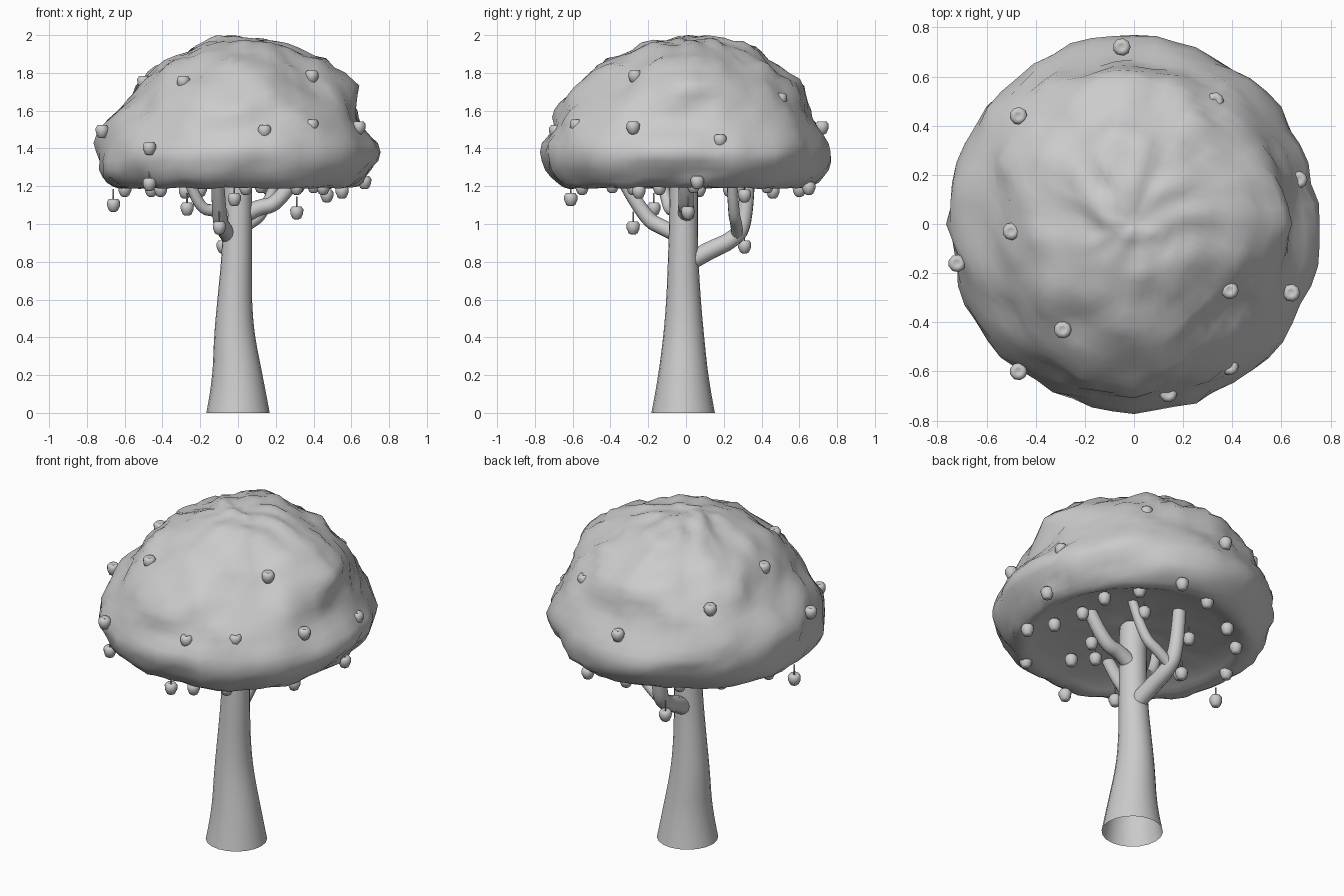
import bpy, bmesh, math
from mathutils import Vector, noise

cube = bpy.data.objects.get("Cube")
if cube:
    bpy.data.objects.remove(cube, do_unlink=True)

grey = bpy.data.materials.new("plain_grey")
grey.use_nodes = True
grey.diffuse_color = (0.6, 0.6, 0.6, 1)
grey.node_tree.nodes["Principled BSDF"].inputs["Base Color"].default_value = grey.diffuse_color


def add_object(name, mesh):
    obj = bpy.data.objects.new(name, mesh)
    bpy.context.collection.objects.link(obj)
    return obj


def finish(bm, name):
    """Weld, orient and smooth a mesh, and give it the colour."""
    bmesh.ops.remove_doubles(bm, verts=bm.verts, dist=.0005)
    bmesh.ops.recalc_face_normals(bm, faces=bm.faces)
    mesh = bpy.data.meshes.new(name)
    for face in bm.faces:
        face.smooth = True
    bm.to_mesh(mesh)
    bm.free()
    mesh.materials.append(grey)
    return mesh


def tube(name, points, sides=4):
    """Smooth tapered tube; each point is x, y, z, radius."""
    curve = bpy.data.curves.new(name, "CURVE")
    curve.dimensions = "3D"
    curve.bevel_depth = 1
    curve.bevel_resolution = sides
    curve.resolution_u = 6
    spline = curve.splines.new("NURBS")
    spline.points.add(len(points) - 1)
    for point, (x, y, z, r) in zip(spline.points, points):
        point.co = (x, y, z, 1)
        point.radius = r
    spline.order_u = 3
    spline.use_endpoint_u = True
    spline.use_smooth = True
    curve.materials.append(grey)
    obj = add_object(name, curve)
    bpy.ops.object.select_all(action="DESELECT")
    obj.select_set(True)
    bpy.context.view_layer.objects.active = obj
    bpy.ops.object.convert(target="MESH")


# Trunk, flared and open at the foot
tube("trunk", [(0, -.015, 0, .168), (0, -.015, .16, .137), (-.02, -.012, .4, .108),
               (-.018, -.013, .6, .091), (-.008, -.015, .8, .081),
               (-.003, -.013, 1, .076), (0, -.01, 1.31, .074)], 8)

# Branches reaching up into the crown
tube("back_branch", [(0, 0, .79, .05), (-.02, .12, .86, .048), (-.03, .24, .91, .045),
                     (-.04, .32, 1, .042), (-.05, .33, 1.31, .036)])
tube("back_fork", [(-.02, .27, .94, .03), (.04, .27, .99, .032),
                   (.15, .25, 1.06, .03), (.23, .24, 1.31, .026)])
tube("left_branch", [(0, 0, 1.02, .045), (.09, 0, 1.09, .043),
                     (.22, 0, 1.1, .04), (.34, 0, 1.31, .036)])
tube("front_branch", [(-.04, 0, .92, .042), (-.08, -.12, .98, .042),
                      (-.1, -.22, 1.03, .04), (-.11, -.36, 1.28, .034)])
tube("right_branch", [(-.02, -.02, 1.02, .034), (-.1, -.06, 1.07, .032),
                      (-.22, -.1, 1.08, .03), (-.28, -.14, 1.31, .028)])


# Crown: rings of radii in eight directions, counter-clockwise from the model's left
def blend(values, i, t, wrap):
    """Smooth curve through values, between entry i and the next."""
    n = len(values)
    a, b, c, d = (values[k % n if wrap else max(0, min(n - 1, k))] for k in range(i - 1, i + 3))
    return b + .5 * t * (c - a + t * (2 * a - 5 * b + 4 * c - d + t * (3 * (b - c) + d - a)))


rings = [(1.275, [0] * 8), (1.27, [.2] * 8), (1.25, [.38] * 8), (1.22, [.52] * 8),
         (1.19, [.61, .61, .63, .61, .62, .63, .62, .63]),
         (1.25, [.69, .7, .73, .7, .73, .72, .7, .71]),
         (1.38, [.75, .76, .76, .755, .75, .76, .76, .77]),
         (1.52, [.65, .7, .69, .73, .72, .69, .7, .71]),
         (1.64, [.635, .635, .63, .67, .59, .61, .66, .62]),
         (1.76, [.6, .55, .59, .57, .5, .52, .55, .49]),
         (1.86, [.45, .43, .43, .43, .39, .39, .41, .38]),
         (1.94, [.25, .29, .34, .27, .22, .23, .23, .23]),
         (1.985, [.12, .16, .2, .15, .1, .08, .07, .09]),
         (1.98, [0] * 8)]
heights = [z for z, radii in rings]
steps, segments = 3, 56
bm = bmesh.new()
grid = []
for row in range((len(rings) - 1) * steps + 1):
    i, t = row // steps, row % steps / steps
    z = blend(heights, i, t, False)
    radii = [blend([radii[k] for _, radii in rings], i, t, False) for k in range(8)]
    grid.append([])
    for s in range(segments):
        turn = s * 8 / segments
        radius = max(0, blend(radii, int(turn), turn % 1, True))
        angle = math.tau * s / segments
        p = Vector((radius * math.cos(angle), radius * math.sin(angle), z))
        lump = .028 * noise.noise(p * 6) + .022 * noise.noise(p * 13)
        out = Vector((p.x, p.y, p.z - 1.4)).normalized()
        grid[-1].append(bm.verts.new(p + out * lump))
for low, high in zip(grid, grid[1:]):
    for s in range(segments):
        bm.faces.new((low[s - 1], low[s], high[s], high[s - 1]))
add_object("crown", finish(bm, "crown"))


def lathe(name, profile, sides):
    bm = bmesh.new()
    verts = [bm.verts.new((r, 0, z)) for r, z in profile]
    edges = [bm.edges.new(pair) for pair in zip(verts, verts[1:])]
    bmesh.ops.spin(bm, geom=verts + edges, axis=(0, 0, 1), cent=(0, 0, 0),
                   angle=math.tau, steps=sides)
    return finish(bm, name)


# Fruit and stalk shapes, shared by every copy
fruit = lathe("fruit", [(0, .024), (.012, .031), (.025, .033), (.036, .018), (.035, -.004),
                        (.024, -.029), (.012, -.036), (0, -.033)], 9)
stalk = lathe("stalk", [(0, .02), (.004, .02), (.004, .085), (0, .085)], 6)

outer = [(-.29, -.43, 1.75), (-.72, -.16, 1.49), (-.47, -.6, 1.4), (.39, -.27, 1.78),
         (.64, -.28, 1.51), (.39, -.58, 1.52), (.14, -.69, 1.49), (.67, .18, 1.44),
         (.33, .5, 1.66), (-.05, .72, 1.51), (-.47, .44, 1.67), (-.5, -.03, 1.75)]
hanging = [(-.66, -.09, 1.1), (-.47, -.55, 1.21), (-.27, -.17, 1.08), (-.1, -.28, .98),
           (-.08, .31, .88), (-.02, -.61, 1.13), (.31, .01, 1.06), (.67, .06, 1.22),
           (.55, -.25, 1.17), (.45, -.14, 1.19), (.12, -.39, 1.2), (.04, -.28, 1.19),
           (.4, .04, 1.2), (.47, .31, 1.15), (.32, .43, 1.2), (.16, .28, 1.19),
           (-.41, -.1, 1.18), (-.2, .23, 1.18), (-.02, .6, 1.18), (.2, .65, 1.19),
           (-.28, .46, 1.17), (-.46, .32, 1.18), (-.6, .07, 1.18), (.31, -.55, 1.19)]
for spot in outer + hanging:
    add_object("fruit", fruit).location = spot
for spot in hanging:
    add_object("stalk", stalk).location = spot
